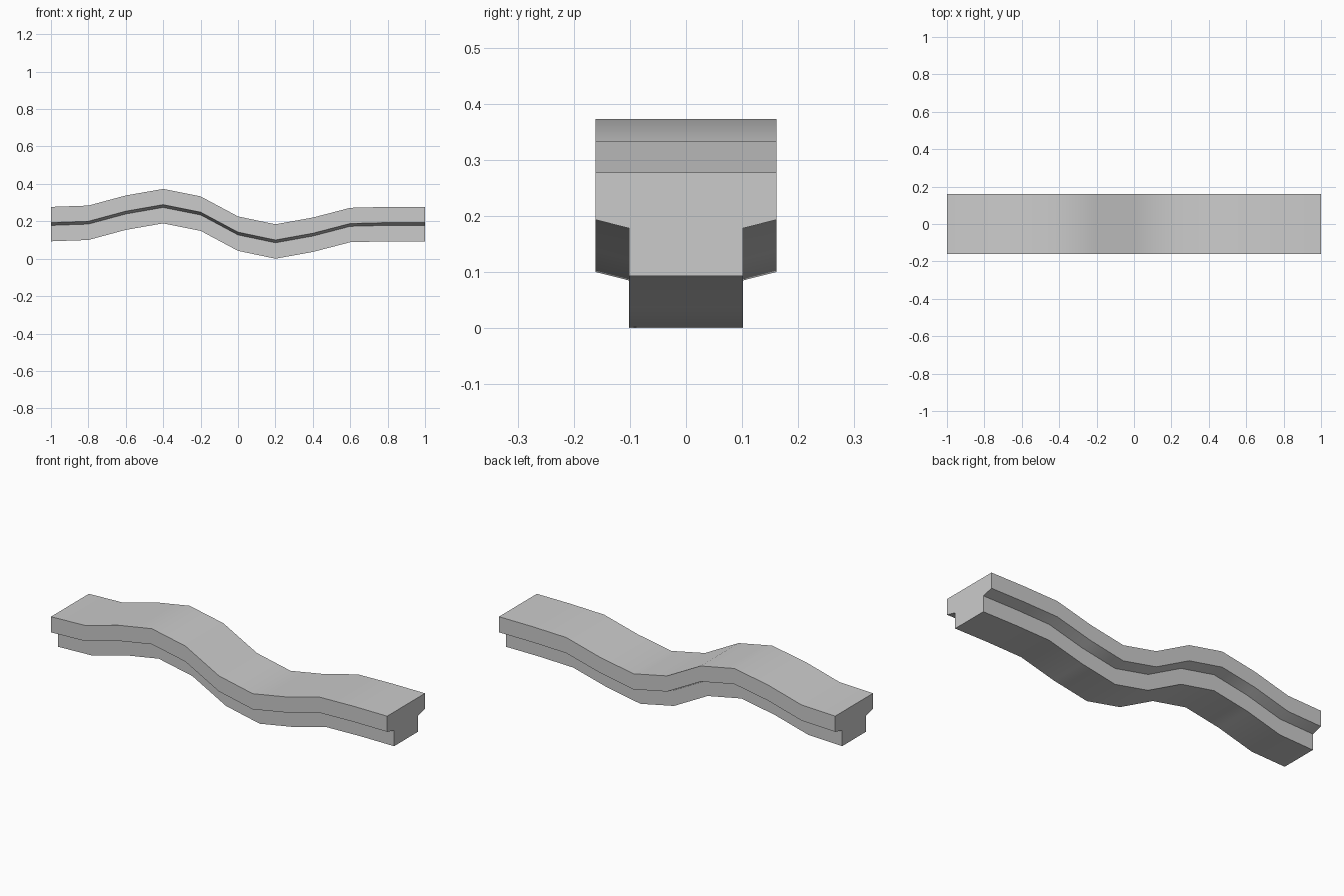
import bpy
import bmesh

if "Cube" in bpy.data.objects:
    bpy.data.objects.remove(bpy.data.objects["Cube"])

# Underside height at evenly spaced stations along x
heights = [0.093, 0.100, 0.154, 0.189, 0.149, 0.042,
           0.0, 0.036, 0.088, 0.093, 0.093]

# Right half of the T-shaped cross-section (y, z), bottom to top, then mirrored
half = [(0.102, 0.0), (0.102, 0.085), (0.161, 0.100), (0.161, 0.184)]
section = half + [(-y, z) for y, z in reversed(half)]

# Sweep the upright section along the wavy track
bm = bmesh.new()
rings = []
for i, h in enumerate(heights):
    x = -1 + 2 * i / (len(heights) - 1)
    rings.append([bm.verts.new((x, y, h + z)) for y, z in section])
n = len(section)
for a, b in zip(rings, rings[1:]):
    for k in range(n):
        j = (k + 1) % n
        bm.faces.new((a[k], a[j], b[j], b[k]))

# End faces
bm.faces.new(rings[0])
bm.faces.new(rings[-1])
bmesh.ops.recalc_face_normals(bm, faces=bm.faces)

mesh = bpy.data.meshes.new("wavy_track")
bm.to_mesh(mesh)
bm.free()
track = bpy.data.objects.new("wavy_track", mesh)
bpy.context.collection.objects.link(track)

# Smooth along the wave, crisp along the section corners
bpy.context.view_layer.objects.active = track
track.select_set(True)
bpy.ops.object.shade_smooth_by_angle()
